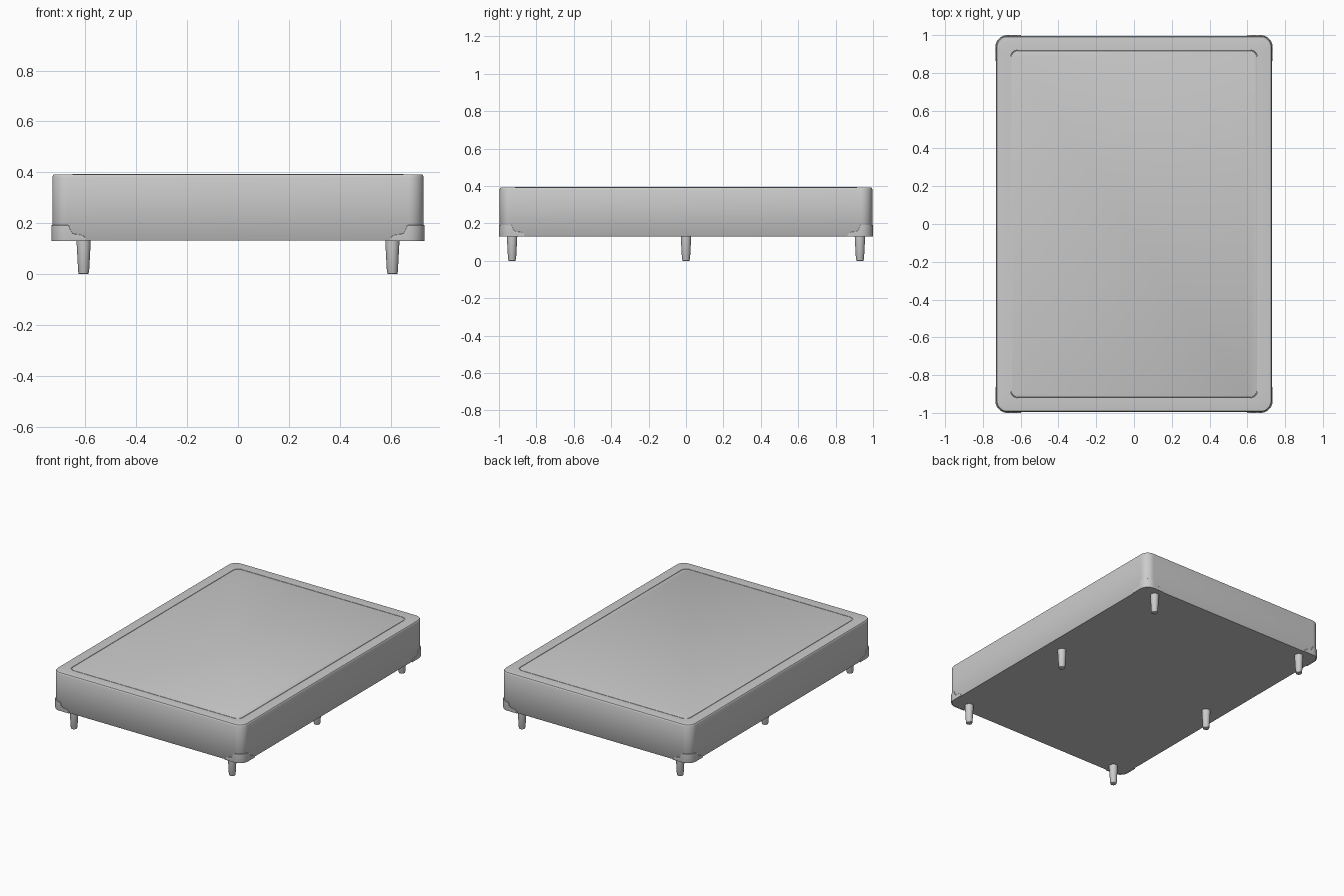
import bpy, bmesh, math

if "Cube" in bpy.data.objects:
    bpy.data.objects.remove(bpy.data.objects["Cube"])

HX, HY, Z0, Z1, R = 0.73, 0.996, 0.131, 0.392, 0.06


def finish(bm, name, angle=40):
    bmesh.ops.recalc_face_normals(bm, faces=bm.faces)
    me = bpy.data.meshes.new(name)
    bm.to_mesh(me)
    bm.free()
    ob = bpy.data.objects.new(name, me)
    bpy.context.collection.objects.link(ob)
    bpy.ops.object.select_all(action='DESELECT')
    ob.select_set(True)
    bpy.context.view_layer.objects.active = ob
    bpy.ops.object.shade_smooth_by_angle(angle=math.radians(angle))
    return ob


def loft(rings, name):
    """Join equal-length rings of points, closing both ends."""
    bm = bmesh.new()
    vs = [[bm.verts.new(p) for p in ring] for ring in rings]
    n = len(vs[0])
    for a, b in zip(vs, vs[1:]):
        for i in range(n):
            j = (i + 1) % n
            bm.faces.new((a[i], a[j], b[j], b[i]))
    bm.faces.new(vs[0])
    bm.faces.new(vs[-1])
    return finish(bm, name)


def rounded_rect(inset, z, seg=12):
    hx, hy, r = HX - inset, HY - inset, max(R - inset, 0.04)
    pts = []
    for k, (sx, sy) in enumerate(((1, 1), (-1, 1), (-1, -1), (1, -1))):
        for i in range(seg + 1):
            a = math.pi / 2 * (k + i / seg)
            pts.append((sx * (hx - r) + r * math.cos(a),
                        sy * (hy - r) + r * math.sin(a), z))
    return pts


def turned(name, x, y, profile, n=32):
    rings = [[(x + r * math.cos(2 * math.pi * i / n),
               y + r * math.sin(2 * math.pi * i / n), z) for i in range(n)]
             for r, z in profile]
    return loft(rings, name)


# Upholstered base: side wall, soft rims, stitched groove around the top panel
profile = [(0.003, Z0), (0, Z0 + 0.004), (0, Z1 - 0.010), (0.002, Z1 - 0.005),
           (0.005, Z1 - 0.001), (0.010, Z1), (0.075, Z1), (0.076, Z1 - 0.003),
           (0.078, Z1 - 0.003), (0.079, Z1), (0.081, Z1 + 0.001)]
loft([rounded_rect(i, z) for i, z in profile], "bed_base")

# Tapered legs with small foot pads
for y in (-0.93, 0, 0.93):
    for x in (-0.607, 0.607):
        turned("leg", x, y, [(0.020, 0.006), (0.0215, 0.009),
                             (0.0275, 0.12), (0.028, Z0 + 0.004)])
        turned("foot_pad", x, y, [(0.018, 0), (0.0195, 0.001), (0.0195, 0.007)])


# Corner guards: stepped outline wrapped round each lower corner
def guard_path(seg=12):
    flat = [(0.133, 0.136), (0.130, 0.143), (0.121, 0.151), (0.108, 0.155),
            (0.088, 0.157), (0.078, 0.161), (0.072, 0.170), (0.065, 0.190)]
    pts = [(HX - d, HY, 0, 1, h) for d, h in flat]
    for i in range(seg + 1):
        a = math.pi / 2 * (1 - i / seg)
        c, s = math.cos(a), math.sin(a)
        pts.append((HX - R + R * c, HY - R + R * s, c, s, 0.192))
    pts += [(HX, HY - d, 1, 0, h) for d, h in reversed(flat)]
    return pts


for sx in (-1, 1):
    for sy in (-1, 1):
        bm = bmesh.new()
        cols = []
        for x, y, nx, ny, h in guard_path():
            section = [(-0.002, Z0 - 0.001), (0.003, Z0 - 0.001),
                       (0.004, Z0 + 0.003), (0.004, h - 0.001),
                       (0.003, h), (-0.002, h)]
            cols.append([bm.verts.new((sx * (x + nx * o), sy * (y + ny * o), z))
                         for o, z in section])
        for a, b in zip(cols, cols[1:]):
            for i in range(6):
                j = (i + 1) % 6
                bm.faces.new((a[i], a[j], b[j], b[i]))
        bm.faces.new(cols[0])
        bm.faces.new(cols[-1])
        finish(bm, "corner_guard")
